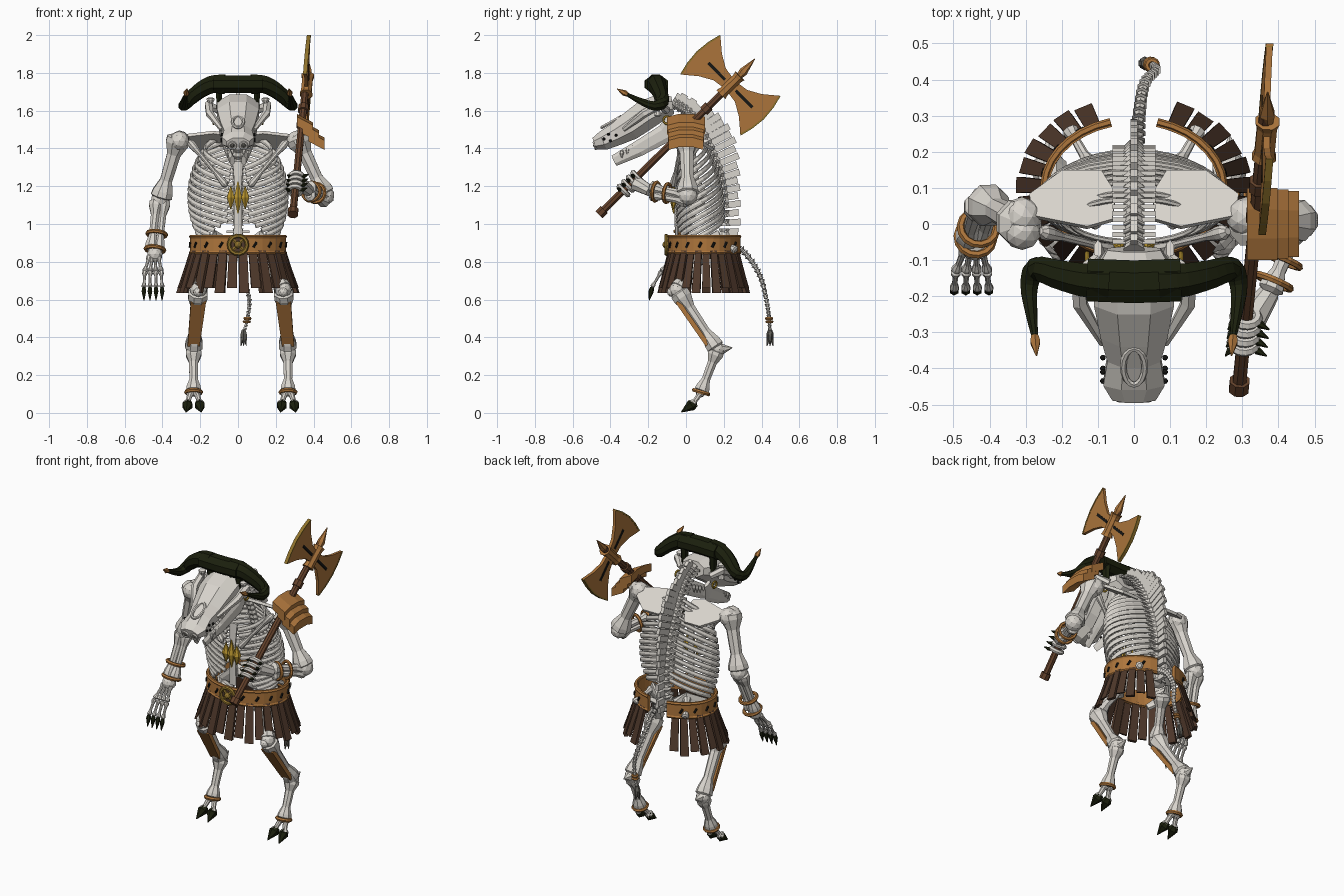
import bpy, bmesh, math
from mathutils import Vector as V, Matrix

cube = bpy.data.objects.get("Cube")
if cube:
    bpy.data.objects.remove(cube, do_unlink=True)


def material(name, *rgb):
    m = bpy.data.materials.new(name)
    m.use_nodes = True
    m.diffuse_color = (*rgb, 1)
    m.node_tree.nodes["Principled BSDF"].inputs["Base Color"].default_value = (*rgb, 1)
    return m


BONE = material("bone", .69, .66, .61)
HORN = material("dark horn", .011, .014, .004)
LEATHER = material("tan leather", .42, .18, .045)
STRIP = material("dark leather", .078, .04, .024)
WOOD = material("shaft wood", .13, .055, .025)
GOLD = material("gold", .5, .31, .03)
BRASS = material("dark brass", .28, .17, .025)
BLACK = material("black", .008, .008, .007)
SHADE = material("dark grey", .12, .115, .1)


def build(name, mat, *calls):
    """Run each (function, args...) into one mesh object."""
    bm = bmesh.new()
    for fn, *args in calls:
        fn(bm, *args)
    bmesh.ops.recalc_face_normals(bm, faces=bm.faces)
    me = bpy.data.meshes.new(name)
    bm.to_mesh(me)
    bm.free()
    me.materials.append(mat)
    ob = bpy.data.objects.new(name, me)
    bpy.context.collection.objects.link(ob)


def tube(bm, pts, radii, sides=8, ref=(1, 0, 0), closed=False):
    """Loft rings along a path; a radius may be (along ref, across ref)."""
    pts, n, rings = [V(p) for p in pts], len(pts), []
    for i, p in enumerate(pts):
        a, b = (pts[i - 1], pts[(i + 1) % n]) if closed else (pts[max(i - 1, 0)], pts[min(i + 1, n - 1)])
        t = (b - a).normalized()
        u = V(ref) - t * t.dot(V(ref))
        u = u.normalized() if u.length > .05 else t.orthogonal().normalized()
        w = t.cross(u)
        r = radii[i] if isinstance(radii, list) else radii
        ru, rw = r if isinstance(r, tuple) else (r, r)
        angles = [math.tau * (k + .5) / sides for k in range(sides)]
        rings.append([bm.verts.new(p + u * ru * math.cos(s) + w * rw * math.sin(s)) for s in angles])
    for i in range(n if closed else n - 1):
        r, s = rings[i], rings[(i + 1) % n]
        for k in range(sides):
            bm.faces.new((r[k], r[k - 1], s[k - 1], s[k]))
    if not closed:
        bm.faces.new(rings[0])
        bm.faces.new(rings[-1])


def bone(bm, a, b, r):
    a, b = V(a), V(b)
    prof = ((0, .8), (.05, 1.6), (.13, 1.6), (.3, .95), (.7, .85), (.87, 1.4), (.95, 1.5), (1, .8))
    tube(bm, [a.lerp(b, t) for t, _ in prof], [r * k for _, k in prof])


def spike(bm, a, b, r):
    tube(bm, [a, V(a).lerp(V(b), .3), b], [r * .7, r, .002], 6)


def ring(bm, c, axis, R, r):
    u = V(axis).orthogonal().normalized()
    w = V(axis).normalized().cross(u)
    pts = [V(c) + (u * math.cos(k * math.tau / 14) + w * math.sin(k * math.tau / 14)) * R for k in range(14)]
    tube(bm, pts, r, 6, axis, True)


def ball(bm, c, r, scale=(1, 1, 1)):
    m = Matrix.Translation(c) @ Matrix.Diagonal((*scale, 1))
    bmesh.ops.create_icosphere(bm, subdivisions=2, radius=r, matrix=m)


def prism(bm, pts, vec):
    lo, hi = ([bm.verts.new(V(p) + V(vec) * s) for p in pts] for s in (-.5, .5))
    bm.faces.new(lo)
    bm.faces.new(hi)
    for k in range(len(lo)):
        bm.faces.new((lo[k - 1], lo[k], hi[k], hi[k - 1]))


def curve(pts, n):
    """Smooth path through the points, n steps per span."""
    p = [V(q) for q in pts]
    p = [p[0] * 2 - p[1]] + p + [p[-1] * 2 - p[-2]]
    out = []
    for i in range(1, len(p) - 2):
        for k in range(n):
            t, (a, b, c, d) = k / n, p[i - 1:i + 3]
            out.append((b * 2 + (c - a) * t + (a * 2 - b * 5 + c * 4 - d) * t * t + (b * 3 - a - c * 3 + d) * t ** 3) / 2)
    return out + [p[-2]]


# Spine: vertebrae with backward fins and side processes
spine = curve([(0, .2, .86), (0, .2, 1.1), (0, .17, 1.28), (0, .1, 1.45), (0, .02, 1.58), (0, -.08, 1.65)], 5)
calls, fins = [], []
for i, p in enumerate(spine[:-1]):
    t = (spine[i + 1] - p).normalized()
    back = V((0, t.z, -t.y))
    L = (.075 if i < 19 else .055) + .06 * math.exp(-((i - 14) / 5) ** 2) + .012 * (i % 2)
    calls += [(tube, [p - t * .018, p, p + t * .018], [.032, .024, .032]),
              (tube, [p - V((.06, -.01, 0)), p + V((.06, .01, 0))], .009, 4, (0, 0, 1))]
    fins.append((prism, [p - t * .019, p + t * .014, p + back * L + t * .02, p + back * L - t * .016], (.02, 0, 0)))
build("spine", BONE, *calls)
build("spine_fins", BONE, *fins)

# Rib cage, each rib sloping steeply down to the front
ribs = []
for i in range(14):
    z0 = 1.5 - i * .035
    sy = min(spine, key=lambda q: abs(q.z - z0)).y
    w = .262 * math.sqrt(1 - ((i - 7) / 9.5) ** 2)
    end = math.radians(168 - max(0, i - 8) * 9)
    for s in (-1, 1):
        a = [end * k / 12 for k in range(13)]
        pts = [(s * w * math.sin(q), (sy - .05) / 2 + (sy + .05) / 2 * math.cos(q), z0 - .22 * q / math.pi) for q in a]
        ribs.append((tube, pts, (.015, .008), 6, (0, 0, 1)))
build("ribs", BONE, *ribs)
build("sternum", BONE, (tube, [(0, -.045, 1.33), (0, -.05, 1.2), (0, -.05, .94)], [(.03, .01), (.02, .012), (.025, .01)]))
build("chest_gems", GOLD, *[(tube, [(x, -.065, 1.14 - h), (x, -.065, 1.14), (x, -.065, 1.14 + h)], [.003, .024, .003], 6)
                            for x, h in ((-.038, .06), (0, .085), (.038, .06))])

# Shoulder blades, collar bones, pelvis
calls = []
for s in (-1, 1):
    outline = ((.29, .08), (.2, .145), (.09, .145), (.05, .08), (.06, .01), (.13, -.01), (.28, .02))
    calls += [(prism, [(s * x, y, 1.48 - .6 * y) for x, y in outline], (0, .008, .015)),
              (bone, (s * .26, -.02, 1.44), (s * .06, -.07, 1.2), .013)]
build("shoulder_blades", BONE, *calls)
build("pelvis", BONE, (ball, (0, .18, .87), .05, (1.6, .8, 1)), *[
    (tube, [(s * .03, .18, .88), (s * .12, .17, .92), (s * .18, .08, .87), (s * .1, 0, .8)],
     [(.03, .03), (.015, .05), (.015, .045), .02]) for s in (-1, 1)],
    *[(bone, (s * .12, .16, .93), (s * .18, .265, .86), .015) for s in (-1, 1)])

# Skull
build("skull", BONE, (tube, [(0, -.07, 1.63), (0, -.13, 1.62), (0, -.21, 1.58), (0, -.3, 1.515), (0, -.37, 1.475),
                             (0, -.44, 1.44), (0, -.485, 1.425)],
                      [(.08, .05), (.12, .075), (.12, .085), (.1, .08), (.08, .066), (.092, .055), (.065, .035)]))
face, nostrils = [], []
for s in (-1, 1):
    face += [(tube, [(s * .1, -.1, 1.6), (s * .155, -.14, 1.63), (s * .15, -.22, 1.585), (s * .085, -.33, 1.5)],
              [.02, .025, .022, .012], 6),
             (bone, (s * .145, -.15, 1.67), (s * .145, -.15, 1.57), .014),
             (tube, [(s * .1, -.07, 1.56), (s * .085, -.11, 1.48), (s * .06, -.25, 1.4), (s * .03, -.38, 1.335)],
              [(.012, .03), (.012, .05), (.012, .042), (.015, .03)], 6),
             (ring, (s * .03, -.483, 1.415), (0, 1, .3), .018, .007)]
    for k in range(7):
        y = -.16 - k * .03
        face.append((spike, (s * .055, y, 1.475 + (y + .16) * .48), (s * .055, y, 1.43 + (y + .16) * .45), .012))
    nostrils.append((ball, (s * .03, -.48, 1.415), .012))
rim = [(.03 * math.cos(a), -.395 + .05 * math.sin(a), 1.54 + .028 * math.sin(a)) for a in [k * math.tau / 16 for k in range(16)]]
build("cheeks_jaw_teeth", BONE, *face)
build("nostrils", SHADE, *nostrils)
build("brow_ring", BONE, (tube, rim, .009, 6, (0, -.6, .8), True))
build("snout_studs", BLACK, *[(ball, (s * .086, y, z), .008) for s in (-1, 1)
                              for y, z in ((-.37, 1.47), (-.41, 1.475), (-.4, 1.44), (-.435, 1.45))])
build("earrings", GOLD, *[(ring, (s * .13, -.1, 1.55), (1, 0, 0), .02, .006) for s in (-1, 1)])

# Horns joined across the crown
build("horn_crown", HORN, (tube, [(-.13, -.155, 1.74), (0, -.16, 1.74), (.13, -.155, 1.74)], (.05, .064), 8, (0, 0, 1)))
for s, side in ((-1, "right"), (1, "left")):
    path = curve([(s * .07, -.16, 1.74), (s * .14, -.155, 1.738), (s * .21, -.14, 1.7), (s * .27, -.125, 1.645),
                  (s * .29, -.17, 1.625), (s * .285, -.24, 1.65), (s * .275, -.31, 1.685)], 3)
    rad = [.056 - .046 * (k / (len(path) - 1)) ** 1.1 for k in range(len(path))]
    build(side + "_horn", HORN, (tube, path, rad, 8, (0, 0, 1)),
          (tube, [(s * .1, -.13, 1.72), (s * .1, -.13, 1.61)], [(.02, .035), (.015, .025)], 6))
    build(side + "_horn_tip", LEATHER, (spike, path[-1], (s * .27, -.365, 1.715), .016))

# Hanging right arm and hand
elbow, wrist = V((-.41, .055, 1.13)), V((-.44, -.04, .86))
calls = [(bone, (-.31, 0, 1.47), elbow, .041), (ball, (-.31, .02, 1.44), .055), (ball, (-.31, -.02, 1.44), .052),
         (ball, elbow, .052),
         (bone, elbow + V((-.02, 0, 0)), wrist + V((-.02, 0, 0)), .025),
         (bone, elbow + V((.02, 0, 0)), wrist + V((.02, 0, 0)), .022), (ball, wrist - V((0, .02, .02)), .042)]
claws = []
for dx in (-.048, -.016, .016, .048):
    a, b, c = V((-.445 + dx * .5, -.07, .83)), V((-.45 + dx * .9, -.13, .75)), V((-.45 + dx, -.18, .665))
    calls += [(bone, a, b, .01), (bone, b, c, .009)]
    claws.append((spike, c, c + V((0, -.015, -.07)), .014))
build("right_arm", BONE, *calls)
build("right_claws", HORN, *claws)
build("right_wrist_bands", LEATHER, *[(ring, elbow.lerp(wrist, t), wrist - elbow, .05, .011) for t in (.68, .98)])

# Axe shaft
butt, top = V((.29, -.46, 1.05)), V((.365, .3, 1.8))
d = (top - butt).normalized()
n = V((0, -d.z, d.y)).normalized()
at = butt.lerp
build("axe_shaft", WOOD, (tube, [butt, top], .02), *[
    (tube, [at(top, t), at(top, t + .035)], .029) for t in (0, .62, .73)])

# Left arm gripping the shaft
elbow, wrist, grip = V((.46, .01, 1.15)), V((.375, -.19, 1.175)), at(top, .22)
calls = [(bone, (.31, 0, 1.47), elbow, .041), (ball, (.31, .02, 1.44), .055), (ball, elbow, .052),
         (bone, elbow, wrist + V((0, 0, .02)), .025), (bone, elbow - V((0, 0, .03)), wrist - V((0, 0, .02)), .022),
         (tube, [wrist, grip + V((.02, .03, 0))], [.03, .042])]
claws = []
for k in range(4):
    c = at(top, .17 + k * .032)
    calls.append((ring, c, d, .033, .014))
    claws += [(spike, c + V((.03, -.015, 0)), c + V((.065, -.035, .015)), .011),
              (spike, c - V((.03, .01, 0)), c - V((.05, .035, -.01)), .011)]
build("left_arm", BONE, *calls)
build("left_claws", HORN, *claws)
build("left_wrist_bands", LEATHER, *[(ring, elbow.lerp(wrist, t), wrist - elbow, .05, .01) for t in (.55, .85)])

# Axe head: two flared blades with brass edges, socket and spike
C = V((.365, .235, 1.735))
half = ((.01, .035), (.08, .045), (.15, .085), (.225, .148), (.242, .08), (.25, 0))
prof = list(half) + [(a, -b) for a, b in reversed(half[:-1])]
rim = prof[3:8]
edge = [(a + .003, b) for a, b in rim] + [(a - .006, b * .97) for a, b in reversed(rim)]
slit = ((.04, .008), (.165, .008), (.165, -.008), (.04, -.008))
for name, mat, shape, thick in (("axe_blades", LEATHER, prof, .018), ("axe_edges", BRASS, edge, .021),
                                ("axe_slits", BLACK, slit, .024)):
    build(name, mat, *[(prism, [C + n * s * a + d * b for a, b in shape], (thick, 0, 0)) for s in (-1, 1)])
build("axe_socket", LEATHER, (tube, [C - d * .07, C - d * .05, C + d * .05, C + d * .07], [.036, .03, .03, .036]),
      (spike, C + d * .06, V((.37, .365, 1.875)), .023))

# Layered shoulder guard
chevron = ((-.1, -.03), (-.1, .02), (-.04, .035), (.04, .035), (.1, .02), (.1, -.03), (.04, -.015), (-.04, -.015))
build("shoulder_guard", LEATHER, *[(prism, [(.355 + .03 * i, y * (1 - .04 * i), 1.525 - .04 * i + z) for y, z in chevron],
                                    (.085, 0, -.045)) for i in range(3)])


# Belt, open at the back, with skirt strips
def oval(deg, z, grow=0):
    a = math.radians(deg)
    return V(((.245 + grow) * math.cos(a), .1 + (.185 + grow) * math.sin(a), z))


arc = [105 + 330 * k / 32 for k in range(33)]
build("belt", LEATHER, (tube, [oval(a, .89) for a in arc], (.066, .014), 4, (0, 0, 1)),
      *[(tube, [oval(a, z, .004) for a in arc], .011, 6, (0, 0, 1)) for z in (.848, .933)])
build("belt_marks", BLACK, *[(tube, [oval(a - 2, .877, .011), oval(a + 2, .903, .011)], .007, 6) for a in arc[2:-1:2]])
strips = []
for k in range(26):
    a, drop = 117 + 306 * k / 25, .66 - .025 * (k % 2)
    flare = .055 + .018 * abs(math.cos(math.radians(a)))
    prof = [oval(a - 5.2, .86), oval(a + 5.2, .86), oval(a + 5, drop, flare), oval(a - 5, drop, flare)]
    out = (oval(a, 0, 1) - oval(a, 0)).normalized()
    strips.append((prism, prof, out * (.01 + .01 * (k % 2))))
build("skirt_strips", STRIP, *strips)
build("buckle", BRASS, (ring, (0, -.105, .89), (0, 1, 0), .048, .011), (ball, (0, -.105, .89), .02),
      *[(tube, [(-x, -.1, .89 - z), (x, -.1, .89 + z)], .009, 6) for x, z in ((.036, .036), (.036, -.036))])
build("buckle_back", STRIP, (tube, [(0, -.088, .89), (0, -.098, .89)], .045, 14))

# Legs: thigh, shin, hock, foot, claws and bindings
for s, x, side in ((-1, -.235, "right"), (1, .265, "left")):
    k = x - s * .025
    knee, hock, ankle = V((k, -.045, .65)), V((x, .165, .335)), V((x, .08, .11))
    build(side + "_leg", BONE, (bone, (s * .13, .1, .86), knee, .032), (ball, knee, .045), (ball, knee + V((0, -.03, -.01)), .026),
          (bone, knee, hock, .034), (ball, hock, .042), (spike, hock, (x, .245, .345), .03), (bone, hock, ankle, .028),
          *[(bone, (x + t * .015, .08, .11), (x + t * .035, .035, .045), .016) for t in (-1, 1)])
    build(side + "_hoof_claws", HORN, *[(spike, (x + t * .03, .05, .055), (x + t * .04, -.025, .004), .03) for t in (-1, 1)])
    build(side + "_shin_guard", LEATHER, (prism, [(k - .04, -.045, .59), (k + .04, -.045, .59), (x + .032, .115, .36),
                                                   (x - .032, .115, .36)], (0, .02, .015)))
    build(side + "_ankle_band", LEATHER, (ring, ankle, (0, .3, 1), .04, .011))

# Tail: tapered vertebrae, bands and tuft
tail = curve([(.01, .21, .92), (.015, .31, .85), (.03, .39, .73), (.06, .425, .6), (.05, .44, .5), (.03, .445, .42)], 5)
build("tail", BONE, *[(tube, [p, p.lerp(tail[i + 1], .5), p.lerp(tail[i + 1], .8)],
                       [.024 - i * .0006, .01, .018 - i * .0005], 6) for i, p in enumerate(tail[:-1])])
build("tail_bands", LEATHER, *[(ring, tail[i], (0, 0, 1), .014, .008) for i in (20, 21)])
build("tail_tuft", SHADE, *[(spike, tail[-1] + V((0, 0, .02)), (.03 + dx, .445 + dy, .355), .015)
                            for dx, dy in ((-.014, 0), (.014, 0), (0, .016), (0, -.016))])
